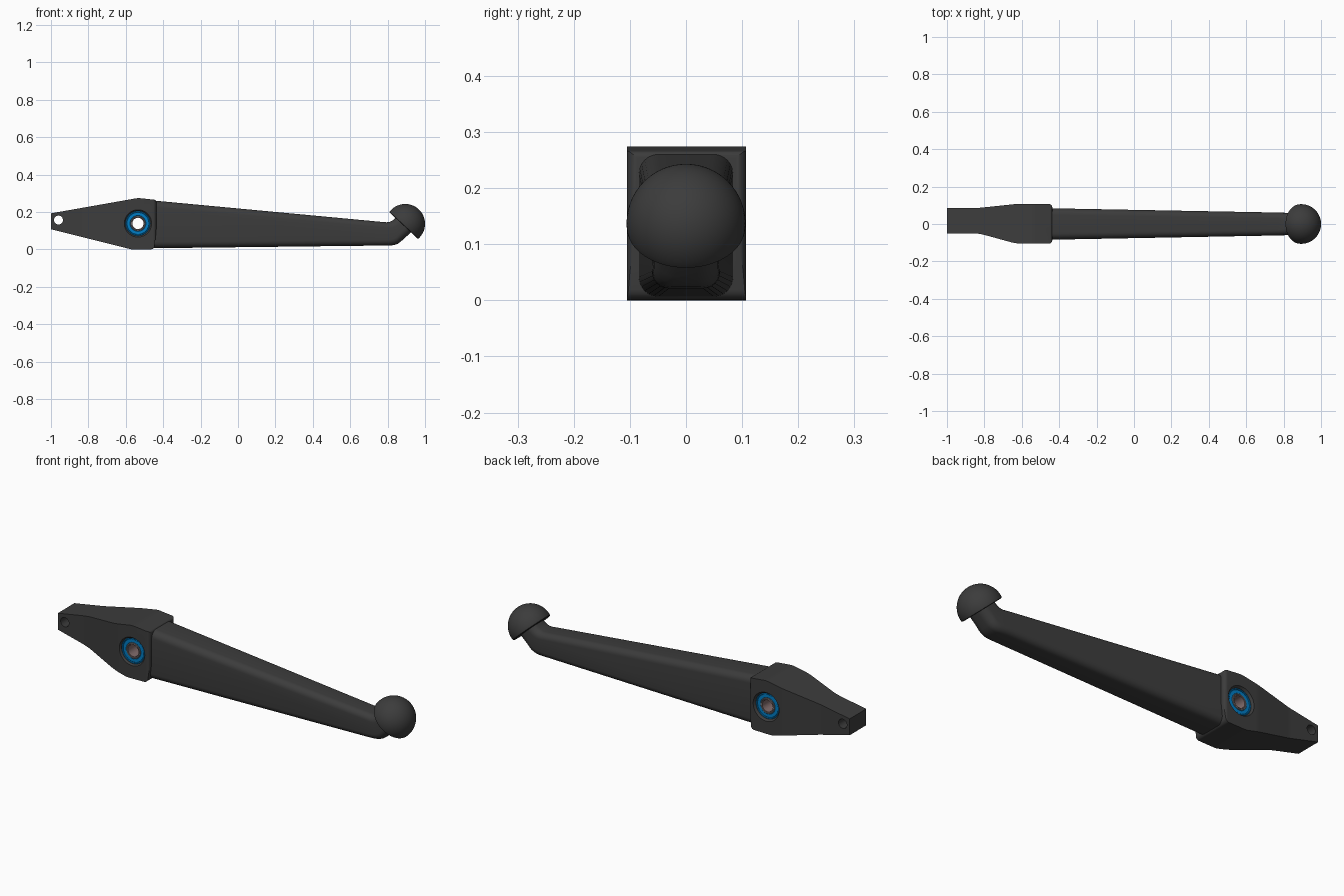
import bpy, bmesh, math
from math import sin, cos, pi, radians
from mathutils import Vector, Matrix

if "Cube" in bpy.data.objects:
    bpy.data.objects.remove(bpy.data.objects["Cube"])


def material(name, rgb):
    m = bpy.data.materials.new(name)
    m.diffuse_color = (*rgb, 1)
    m.use_nodes = True
    m.node_tree.nodes["Principled BSDF"].inputs["Base Color"].default_value = m.diffuse_color
    return m


DARK = material("dark_plastic", (0.045, 0.045, 0.045))
BLUE = material("blue_seal", (0.0, 0.2, 0.55))
STEEL = material("steel", (0.16, 0.16, 0.17))
TUBE = material("bore_tube", (0.22, 0.15, 0.15))


def fillet(points, n=6):
    """Round each corner (x, y, radius) of a closed outline."""
    out = []
    for i, (x, y, r) in enumerate(points):
        p = Vector((x, y))
        if r == 0:
            out.append(p)
            continue
        a = (Vector(points[i - 1][:2]) - p).normalized()
        b = (Vector(points[(i + 1) % len(points)][:2]) - p).normalized()
        half = a.angle(b) / 2
        c = p + (a + b).normalized() * r / sin(half)
        s, e = p + a * r / math.tan(half) - c, p + b * r / math.tan(half) - c
        turn = s.angle_signed(e)
        for k in range(n + 1):
            t = -turn * k / n
            out.append(c + Vector((s.x * cos(t) - s.y * sin(t), s.x * sin(t) + s.y * cos(t))))
    return out


def finish(name, bm, mat, smooth=True):
    bmesh.ops.recalc_face_normals(bm, faces=bm.faces)
    me = bpy.data.meshes.new(name)
    bm.to_mesh(me)
    bm.free()
    ob = bpy.data.objects.new(name, me)
    bpy.context.collection.objects.link(ob)
    me.materials.append(mat)
    if smooth:
        shade(ob)
    return ob


def shade(ob):
    bpy.ops.object.select_all(action='DESELECT')
    ob.select_set(True)
    bpy.context.view_layer.objects.active = ob
    bpy.ops.object.shade_smooth_by_angle(angle=radians(30))


def loft(name, rings, mat, smooth=True):
    bm = bmesh.new()
    vs = [[bm.verts.new(p) for p in r] for r in rings]
    for a, b in zip(vs, vs[1:]):
        for i in range(len(a)):
            j = (i + 1) % len(a)
            bm.faces.new((a[i], a[j], b[j], b[i]))
    bm.faces.new(vs[0])
    bm.faces.new(vs[-1])
    return finish(name, bm, mat, smooth)


def lathe(name, profile, mat, matrix, closed=False, n=48, smooth=True):
    """Revolve (radius, height) points about the local z axis."""
    bm = bmesh.new()
    vs = [bm.verts.new((r, 0, h)) for r, h in profile]
    edges = [bm.edges.new(p) for p in zip(vs, vs[1:])]
    if closed:
        edges.append(bm.edges.new((vs[-1], vs[0])))
    bmesh.ops.spin(bm, geom=vs + edges, axis=(0, 0, 1), cent=(0, 0, 0),
                   angle=2 * pi, steps=n)
    bmesh.ops.remove_doubles(bm, verts=bm.verts, dist=1e-5)
    bm.transform(matrix)
    return finish(name, bm, mat, smooth)


def boolean(ob, cutter, op):
    mod = ob.modifiers.new("bool", 'BOOLEAN')
    mod.operation, mod.object, mod.solver = op, cutter, 'EXACT'
    bpy.ops.object.select_all(action='DESELECT')
    ob.select_set(True)
    bpy.context.view_layer.objects.active = ob
    bpy.ops.object.modifier_apply(modifier=mod.name)
    bpy.data.objects.remove(cutter)


def along_y(x, z, flip=1):
    return Matrix.Translation((x, 0, z)) @ Matrix.Rotation(flip * pi / 2, 4, 'X')


# pivot head: side outline intersected with its plan outline
side = fillet([(-1.04, 0.118, 0.035), (-0.565, -0.001, 0.1), (-0.448, 0.001, 0.02),
               (-0.437, 0.1, 0.2), (-0.437, 0.265, 0.012), (-0.535, 0.275, 0.1),
               (-1.04, 0.186, 0.035)])
head = loft("pivot_head", [[(p.x, y, p.y) for p in side] for y in (-0.2, 0.2)], DARK, False)
plan = fillet([(-1.0, -0.05, 0), (-0.83, -0.05, 0.25), (-0.63, -0.105, 0.25),
               (-0.437, -0.105, 0.018), (-0.437, 0.107, 0.018), (-0.63, 0.107, 0.25),
               (-0.83, 0.086, 0.25), (-1.0, 0.086, 0)])
boolean(head, loft("plan_cutter", [[(p.x, p.y, z) for p in plan] for z in (-0.1, 0.4)],
                   DARK, False), 'INTERSECT')
PIVOT, EYE = (-0.535, 0.139), (-0.96, 0.157)
bore = [(0, -0.13), (0.083, -0.13), (0.074, -0.106), (0.066, -0.096),
        (0.066, 0.096), (0.074, 0.106), (0.083, 0.13), (0, 0.13)]
boolean(head, lathe("bore_cutter", bore, DARK, along_y(*PIVOT), smooth=False), 'DIFFERENCE')
eye = [(0, -0.2), (0.024, -0.2), (0.024, 0.2), (0, 0.2)]
boolean(head, lathe("eye_cutter", eye, DARK, along_y(*EYE), n=32, smooth=False), 'DIFFERENCE')
shade(head)

# lever arm: rounded sections between top and bottom points, bending up to the ball
stations = [((-0.50, 0.266), (-0.50, 0.006), 0.085, 0.035),
            ((0.77, 0.147), (0.78, 0.021), 0.061, 0.030),
            ((0.795, 0.145), (0.815, 0.021), 0.060, 0.032),
            ((0.810, 0.147), (0.838, 0.024), 0.059, 0.034),
            ((0.822, 0.152), (0.856, 0.031), 0.058, 0.036),
            ((0.832, 0.159), (0.870, 0.042), 0.058, 0.038),
            ((0.842, 0.168), (0.885, 0.055), 0.057, 0.040),
            ((0.865, 0.191), (0.946, 0.110), 0.057, 0.040)]
rings = []
for top, bot, w, r in stations:
    t, b = Vector((top[0], 0, top[1])), Vector((bot[0], 0, bot[1]))
    h, up = (t - b).length / 2, (t - b).normalized()
    rect = fillet([(-w, -h, r), (w, -h, r), (w, h, r), (-w, h, r)])
    rings.append([(t + b) / 2 + up * p.y + Vector((0, p.x, 0)) for p in rect])
loft("lever_arm", rings, DARK)

# ball end: slightly more than half a sphere, flat underneath
R = 0.106
arc = [(R * cos(a), R * sin(a)) for a in (radians(-7 + 97 * i / 24) for i in range(25))]
arc[-1] = (0, R)
base = arc[0][1]
ball = [(0, base), (arc[0][0] - 0.004, base)] + [(arc[0][0], base + 0.003)] + arc[1:]
lathe("ball_end", ball, DARK,
      Matrix.Translation((0.894, 0, 0.137)) @ Matrix.Rotation(radians(43), 4, 'Y'), n=64)

# bearings on both faces: steel races around a blue seal
for label, flip in (("front", 1), ("back", -1)):
    m = along_y(*PIVOT, flip)
    for part, r0, r1, top, mat in (("outer_race", 0.060, 0.066, 0.096, BLUE),
                                   ("seal", 0.041, 0.060, 0.093, BLUE),
                                   ("inner_race", 0.034, 0.041, 0.096, STEEL)):
        c = 0.0015
        lathe(f"{label}_bearing_{part}",
              [(r0, 0.05), (r1, 0.05), (r1, top - c), (r1 - c, top), (r0 + c, top), (r0, top - c)],
              mat, m, closed=True)

# sleeve lining the pivot bore
lathe("bore_sleeve", [(0.030, -0.095), (0.034, -0.095), (0.034, 0.095), (0.030, 0.095)],
      TUBE, along_y(*PIVOT), closed=True)
